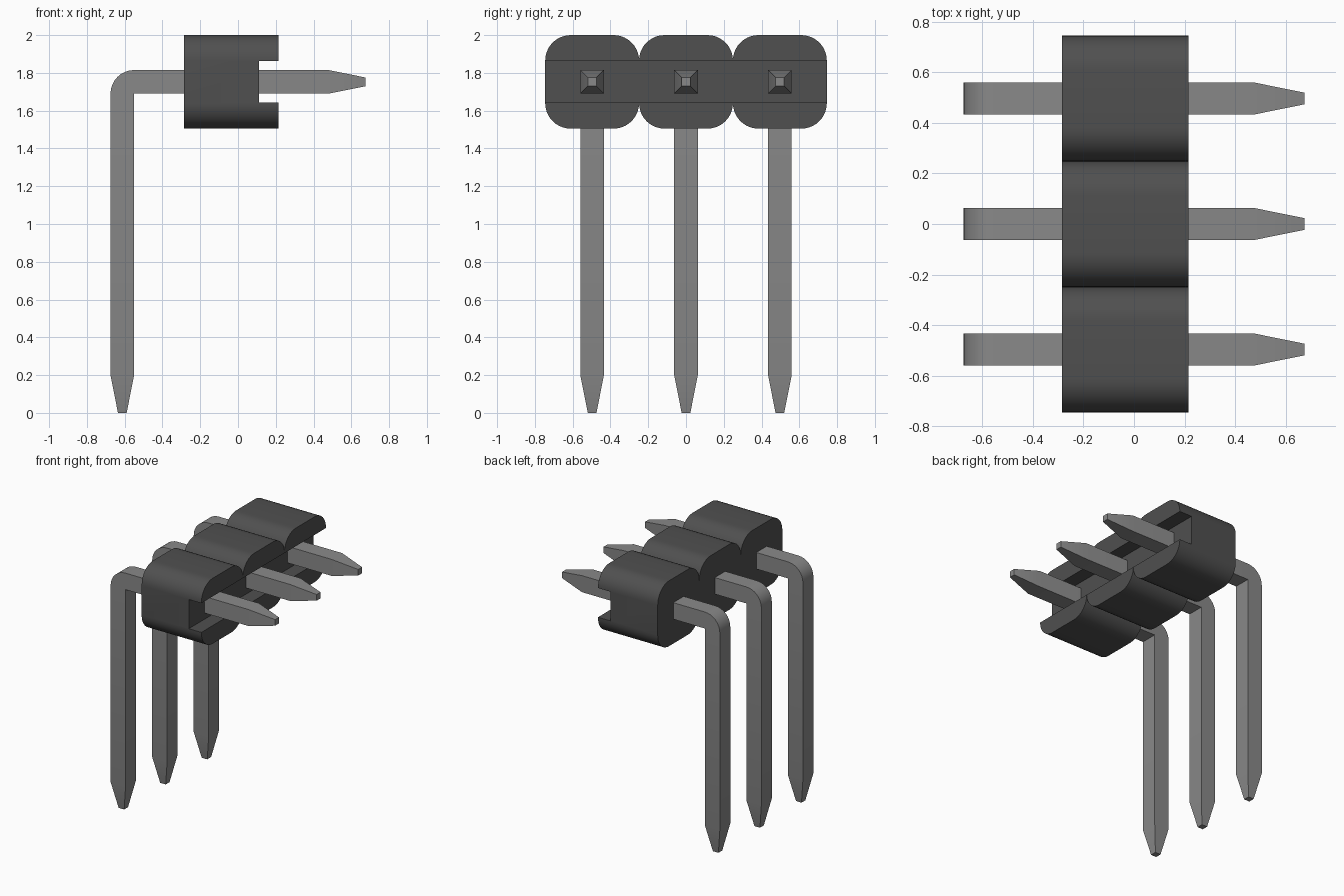
import bpy, bmesh, math

cube = bpy.data.objects.get("Cube")
if cube:
    bpy.data.objects.remove(cube, do_unlink=True)


def material(name, value):
    mat = bpy.data.materials.new(name)
    mat.use_nodes = True
    color = (value, value, value, 1)
    mat.diffuse_color = color
    mat.node_tree.nodes["Principled BSDF"].inputs["Base Color"].default_value = color
    return mat


def loft(name, sections, mat):
    """Skin a row of closed cross-sections and cap both ends."""
    bm = bmesh.new()
    rings = [[bm.verts.new(p) for p in s] for s in sections]
    n = len(rings[0])
    for a, b in zip(rings, rings[1:]):
        for i in range(n):
            j = (i + 1) % n
            bm.faces.new((a[i], a[j], b[j], b[i]))
    bm.faces.new(rings[0])
    bm.faces.new(rings[-1])
    bmesh.ops.remove_doubles(bm, verts=bm.verts, dist=0.0005)
    bmesh.ops.recalc_face_normals(bm, faces=bm.faces)
    mesh = bpy.data.meshes.new(name)
    bm.to_mesh(mesh)
    bm.free()
    mesh.materials.append(mat)
    obj = bpy.data.objects.new(name, mesh)
    bpy.context.collection.objects.link(obj)
    bpy.ops.object.select_all(action="DESELECT")
    obj.select_set(True)
    bpy.context.view_layer.objects.active = obj
    bpy.ops.object.shade_smooth_by_angle(angle=math.radians(30))
    return obj


plastic = material("dark grey plastic", 0.08)
metal = material("grey metal", 0.25)

PITCH = 0.497
TOP, BOTTOM = 2.0, 1.505
SLOT_TOP, SLOT_BOTTOM = 1.863, 1.642
BACK, FRONT, SLOT_FLOOR = -0.285, 0.215, 0.11
RADIUS = 0.135
STEPS = 10

# Housing: C-shaped section swept along y, its height rounding off at each lobe
sections = []
for lobe in (-1, 0, 1):
    for side in (-1, 1):
        for k in range(STEPS + 1):
            t = k / STEPS * math.pi / 2
            if side == 1:
                t = math.pi / 2 - t
            y = lobe * PITCH + side * (PITCH / 2 - RADIUS * (1 - math.cos(t)))
            drop = RADIUS * (1 - math.sin(t))
            zt, zb = TOP - drop, BOTTOM + drop
            outline = [(BACK, zt), (FRONT, zt), (FRONT, SLOT_TOP), (SLOT_FLOOR, SLOT_TOP),
                       (SLOT_FLOOR, SLOT_BOTTOM), (FRONT, SLOT_BOTTOM), (FRONT, zb), (BACK, zb)]
            ring = [(x, y, z) for x, z in outline]
            # neighbouring lobes share one section at the groove
            if not (sections and abs(sections[-1][0][1] - y) < 0.0005):
                sections.append(ring)
loft("housing", sections, plastic)

# Pins: square bar with tapered tips and a right-angle bend
THICK, TIP = 0.125, 0.046
INNER_X, INNER_Z = -0.55, 1.69
END_X = 0.675
inset = (THICK - TIP) / 2


def pin_sections(y):
    # each entry: inner point, outer point, half width
    rows = [((INNER_X - inset, 0), (INNER_X - THICK + inset, 0), TIP / 2),
            ((INNER_X, 0.2), (INNER_X - THICK, 0.2), THICK / 2)]
    for k in range(9):
        a = k / 8 * math.pi / 2
        rows.append(((INNER_X, INNER_Z),
                     (INNER_X - THICK * math.cos(a), INNER_Z + THICK * math.sin(a)), THICK / 2))
    rows.append(((0.48, INNER_Z), (0.48, INNER_Z + THICK), THICK / 2))
    rows.append(((END_X, INNER_Z + inset), (END_X, INNER_Z + THICK - inset), TIP / 2))
    return [[(i[0], y - w, i[1]), (i[0], y + w, i[1]), (o[0], y + w, o[1]), (o[0], y - w, o[1])]
            for i, o, w in rows]


for label, row in (("front", -1), ("middle", 0), ("back", 1)):
    loft(label + "_pin", pin_sections(row * PITCH), metal)
